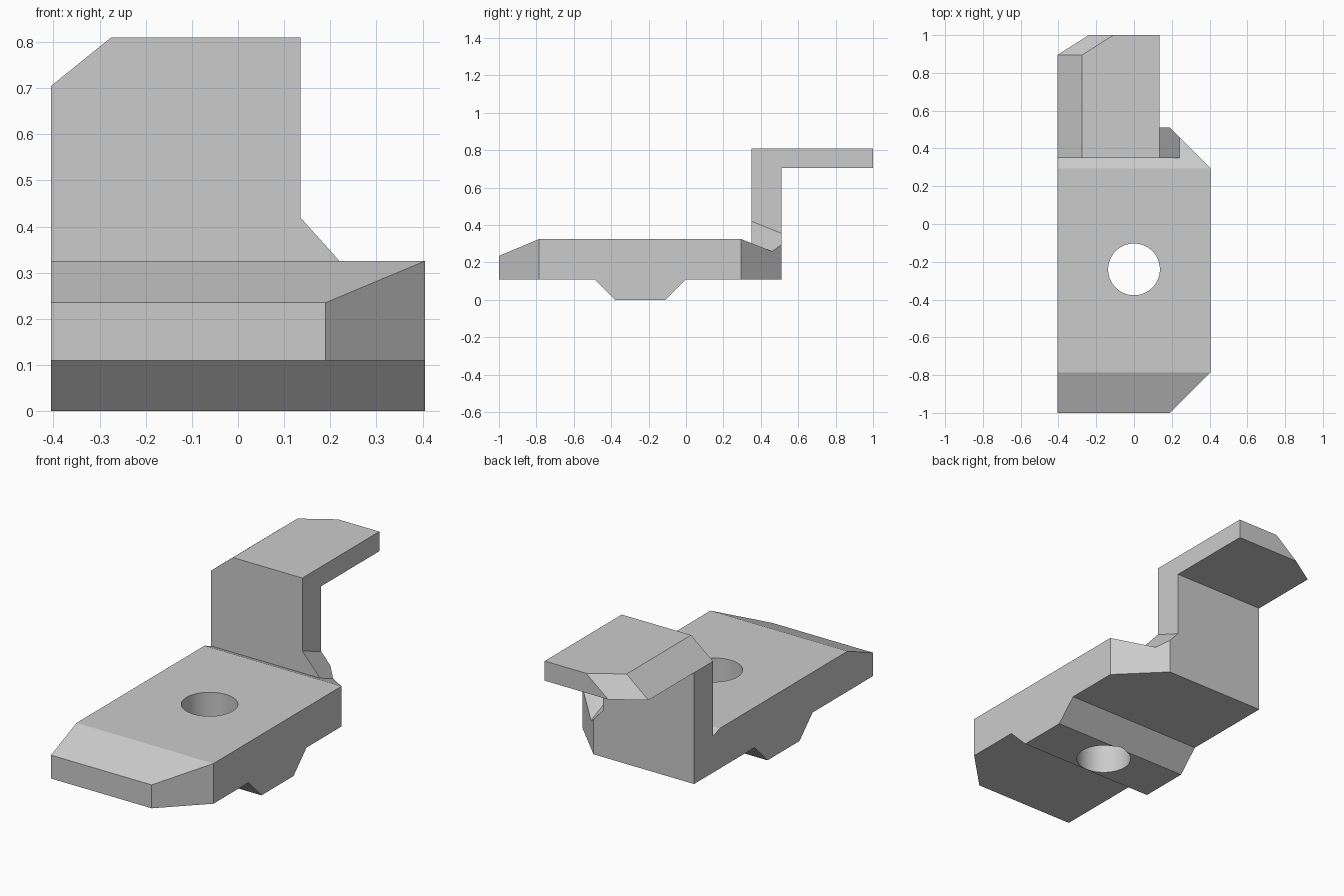
import bpy, bmesh
from mathutils import Vector

cube = bpy.data.objects.get("Cube")
if cube:
    bpy.data.objects.remove(cube, do_unlink=True)

grey = bpy.data.materials.new("plain grey")
grey.use_nodes = True
grey.diffuse_color = (0.6, 0.6, 0.6, 1)
grey.node_tree.nodes["Principled BSDF"].inputs["Base Color"].default_value = (0.6, 0.6, 0.6, 1)

W = 0.405        # half width of the plate
SLOPE = -0.4     # fall of the rear ramp along y


def prism(name, points, sweep, cuts=()):
    """Sweep a closed outline along a vector, then trim by (point, outward normal) planes."""
    bm = bmesh.new()
    face = bm.faces.new([bm.verts.new(p) for p in points])
    ext = bmesh.ops.extrude_face_region(bm, geom=[face], use_keep_orig=True)
    verts = [v for v in ext["geom"] if isinstance(v, bmesh.types.BMVert)]
    bmesh.ops.translate(bm, verts=verts, vec=Vector(sweep))
    for co, no in cuts:
        geom = bm.verts[:] + bm.edges[:] + bm.faces[:]
        res = bmesh.ops.bisect_plane(bm, geom=geom, dist=1e-5, plane_co=co,
                                     plane_no=Vector(no).normalized(), clear_outer=True)
        edges = [e for e in res["geom_cut"] if isinstance(e, bmesh.types.BMEdge)]
        bmesh.ops.holes_fill(bm, edges=edges, sides=0)
    bmesh.ops.recalc_face_normals(bm, faces=bm.faces[:])
    mesh = bpy.data.meshes.new(name)
    bm.to_mesh(mesh)
    bm.free()
    mesh.materials.append(grey)
    obj = bpy.data.objects.new(name, mesh)
    bpy.context.collection.objects.link(obj)
    return obj


def combine(target, other, operation):
    """Apply an exact boolean and discard the second object."""
    other.hide_render = True
    mod = target.modifiers.new(operation, "BOOLEAN")
    mod.operation, mod.solver, mod.object = operation, "EXACT", other
    with bpy.context.temp_override(object=target, active_object=target):
        bpy.ops.object.modifier_apply(modifier=mod.name)
    bpy.data.objects.remove(other, do_unlink=True)


def side(outline):
    return [(-W, y, z) for y, z in outline]


# Base plate with sloped nose, rear ramp and locating rib underneath
plate = prism("bracket", side([
    (-1, 0.11), (-0.49, 0.11), (-0.38, 0), (-0.11, 0), (0, 0.11), (0.51, 0.11),
    (0.51, 0.325 + SLOPE * 0.215), (0.295, 0.325), (-0.785, 0.325), (-1, 0.235)]),
    (2 * W, 0, 0))

# Upright and rear flange, with bevelled left edge and clipped rear corner
upright = prism("upright", side([
    (0.35, 0.16), (0.51, 0.16), (0.51, 0.705), (1, 0.705), (1, 0.81), (0.35, 0.81)]),
    (0.7, 0, 0),
    cuts=[((-W, 0.5, 0.705), (-0.105, 0, 0.13)),
          ((-W, 0.895, 0.705), (-0.0110, 0.0173, 0.0137))])

# Trim the right of the upright, leaving a slanted foot that follows the ramp
y0 = 0.2
lift = SLOPE * (y0 - 0.35)
trim = prism("upright_trim", [
    (x, y0, z + lift) for x, z in
    [(0.135, 0.42), (0.335, 0.197), (0.6, 0.197), (0.6, 1.5), (0.135, 1.5)]],
    (0, 1, SLOPE))
combine(upright, trim, "DIFFERENCE")
combine(plate, upright, "UNION")

# Clip the front and rear corners on the left-hand side
for corner in ([(0.14, -1.05), (0.6, -1.05), (0.6, -0.59)],
               [(0.14, 0.56), (0.6, 0.56), (0.6, 0.1)]):
    cutter = prism("corner_cutter", [(x, y, -0.2) for x, y in corner], (0, 0, 0.75))
    combine(plate, cutter, "DIFFERENCE")

# Bolt hole through plate and rib
bpy.ops.mesh.primitive_cylinder_add(vertices=64, radius=0.137, depth=1, location=(0, -0.24, 0.2))
hole = bpy.context.object
hole.name = "hole_cutter"
hole.data.materials.append(grey)
combine(plate, hole, "DIFFERENCE")

# Smooth the hole wall and keep every other edge crisp
bpy.ops.object.select_all(action="DESELECT")
plate.select_set(True)
bpy.context.view_layer.objects.active = plate
bpy.ops.object.shade_smooth_by_angle(angle=0.3)
